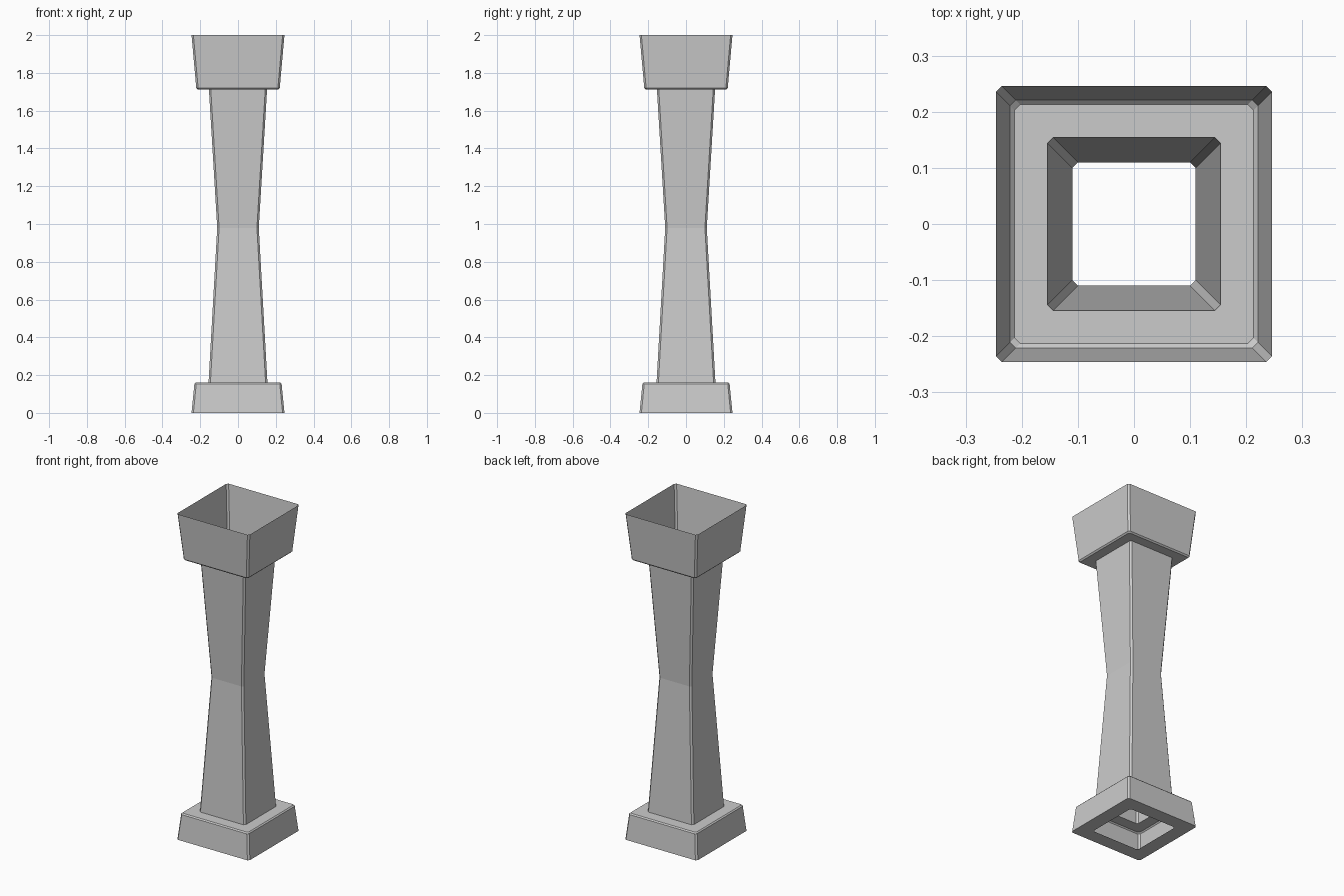
import bpy, bmesh

if "Cube" in bpy.data.objects:
    bpy.data.objects.remove(bpy.data.objects["Cube"])


def square_ring(bm, half, z, cut=0.01):
    # square outline with chamfered corners
    h, k = half, half - cut
    pts = [(h, -k), (h, k), (k, h), (-k, h), (-h, k), (-h, -k), (-k, -h), (k, -h)]
    return [bm.verts.new((x, y, z)) for x, y in pts]


def loft(name, profile):
    # open shell through a stack of square rings
    bm = bmesh.new()
    rings = [square_ring(bm, h, z) for h, z in profile]
    for a, b in zip(rings, rings[1:]):
        for i in range(8):
            j = (i + 1) % 8
            bm.faces.new((a[i], a[j], b[j], b[i]))
    mesh = bpy.data.meshes.new(name)
    bm.to_mesh(mesh)
    bm.free()
    obj = bpy.data.objects.new(name, mesh)
    bpy.context.collection.objects.link(obj)
    return obj


# hollow base: underside rim, sloped walls, softened top edge, ledge
loft("base", [(0.16, 0), (0.246, 0), (0.231, 0.153), (0.224, 0.16), (0.156, 0.16)])

# waisted hollow shaft
loft("shaft", [(0.156, 0.16), (0.11, 0.98), (0.154, 1.712)])

# open flared capital: floor, softened lower edge, sloped walls
loft("capital", [(0.154, 1.712), (0.213, 1.712), (0.221, 1.72), (0.246, 2.0)])
